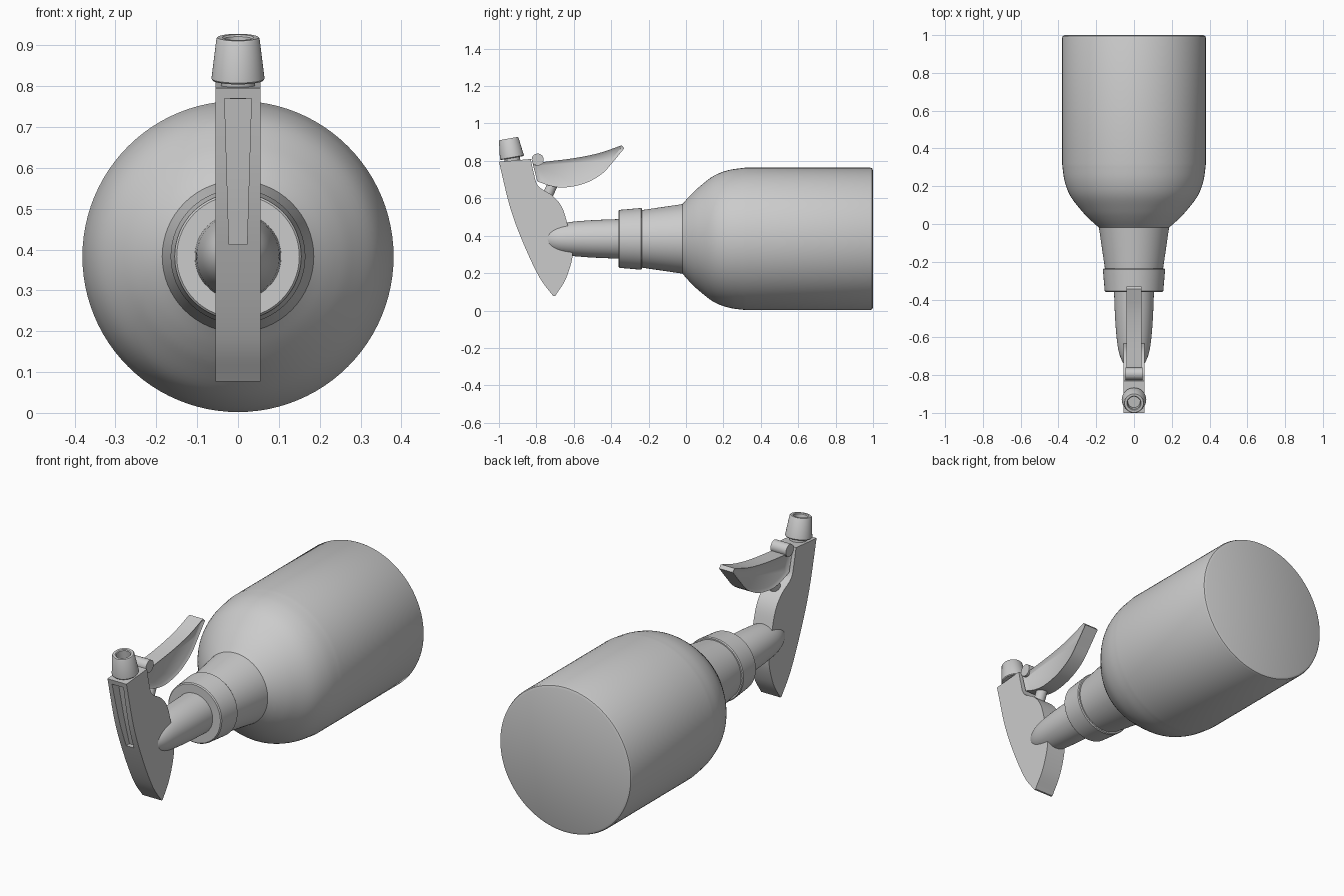
import bpy, bmesh, math
from mathutils import Vector

AXIS_Z = 0.383

if "Cube" in bpy.data.objects:
    bpy.data.objects.remove(bpy.data.objects["Cube"], do_unlink=True)


def finish(name, bm, angle=35):
    bmesh.ops.recalc_face_normals(bm, faces=bm.faces)
    mesh = bpy.data.meshes.new(name)
    bm.to_mesh(mesh)
    bm.free()
    obj = bpy.data.objects.new(name, mesh)
    bpy.context.collection.objects.link(obj)
    shade(obj, angle)
    return obj


def shade(obj, angle=35):
    bpy.ops.object.select_all(action='DESELECT')
    obj.select_set(True)
    bpy.context.view_layer.objects.active = obj
    bpy.ops.object.shade_smooth_by_angle(angle=math.radians(angle))


def smooth(points, steps=5):
    """Catmull-Rom curve through the points."""
    p = [Vector(q) for q in points]
    p = [2 * p[0] - p[1]] + p + [2 * p[-1] - p[-2]]
    out = []
    for a, b, c, d in zip(p, p[1:], p[2:], p[3:]):
        for i in range(steps):
            t = i / steps
            out.append(0.5 * (2 * b + (c - a) * t + (2 * a - 5 * b + 4 * c - d) * t * t
                              + (3 * b - a - 3 * c + d) * t ** 3))
    return out + [p[-2]]


def lathe(name, profile, location, tilt, segments=64):
    """Turn a closed (radius, height) profile around local z."""
    bm = bmesh.new()
    rings = []
    for r, h in profile:
        if r == 0:
            rings.append([bm.verts.new((0, 0, h))] * segments)
        else:
            turn = [2 * math.pi * i / segments for i in range(segments)]
            rings.append([bm.verts.new((r * math.cos(a), r * math.sin(a), h)) for a in turn])
    for low, high in zip(rings, rings[1:]):
        for i in range(segments):
            j = (i + 1) % segments
            corners = list(dict.fromkeys((low[i], low[j], high[j], high[i])))
            bm.faces.new(corners)
    obj = finish(name, bm)
    obj.location = location
    obj.rotation_euler.x = math.radians(tilt)
    return obj


def prism(name, outline, half_width, recess=None):
    """Extrude a (y, z) outline across x; half_width may vary with z."""
    width = half_width if callable(half_width) else lambda z: half_width
    bm = bmesh.new()
    sides = [[bm.verts.new((s * width(z), y, z)) for y, z in outline] for s in (-1, 1)]
    caps = [bm.faces.new(side) for side in sides]
    n = len(outline)
    for i in range(n):
        j = (i + 1) % n
        bm.faces.new((sides[0][i], sides[0][j], sides[1][j], sides[1][i]))
    bmesh.ops.recalc_face_normals(bm, faces=bm.faces)
    if recess:
        rim, depth = recess
        bmesh.ops.inset_individual(bm, faces=caps, thickness=rim, use_even_offset=True)
        for face in caps:
            bmesh.ops.translate(bm, verts=face.verts, vec=face.normal * -depth)
    return finish(name, bm)


# Bottle lying along y, with domed shoulder
shoulder = smooth([(0.185, -0.02), (0.235, 0.025), (0.28, 0.073), (0.338, 0.15),
                   (0.368, 0.23), (0.381, 0.32)])
base = [(0.381, 0.985), (0.377, 0.995), (0.366, 1.0), (0, 1.0)]
lathe("bottle", [(0, -0.02)] + [tuple(p) for p in shoulder] + base,
      (0, 0, AXIS_Z), -90, 96)

# Neck, screw collar and stem share the bottle axis
lathe("bottle_neck", [(0, -0.25), (0.152, -0.25), (0.187, -0.01), (0, -0.01)],
      (0, 0, AXIS_Z), -90)
lathe("screw_collar", [(0, -0.36), (0.15, -0.36), (0.155, -0.355), (0.165, -0.24),
                       (0.161, -0.235), (0, -0.235)], (0, 0, AXIS_Z), -90)
stem = smooth([(0.025, -0.775), (0.055, -0.74), (0.077, -0.69), (0.09, -0.62),
               (0.1, -0.5), (0.106, -0.35)])
lathe("stem", [(0, -0.78)] + [tuple(p) for p in stem] + [(0, -0.35)],
      (0, 0, AXIS_Z), -90)

# Flat spray head with curved front and back
back = smooth([(-0.83, 0.81), (-0.815, 0.74), (-0.79, 0.665), (-0.715, 0.615),
               (-0.665, 0.555), (-0.635, 0.465), (-0.605, 0.315), (-0.64, 0.175), (-0.7, 0.077)])
front = smooth([(-0.71, 0.077), (-0.785, 0.18), (-0.87, 0.36), (-0.94, 0.55), (-1.0, 0.795)])
head = prism("spray_head", back + front, 0.055)

# Tapering groove cut in the front of the head
floor = smooth([(-0.945, 0.77), (-0.905, 0.57), (-0.865, 0.412)])
cutter = prism("groove_cutter", floor + [Vector((-1.1, 0.412)), Vector((-1.1, 0.77))],
               lambda z: 0.022 + 0.03 * (z - 0.412))
cut = head.modifiers.new("groove", 'BOOLEAN')
cut.operation = 'DIFFERENCE'
cut.solver = 'EXACT'
cut.object = cutter
bpy.context.view_layer.objects.active = head
bpy.ops.object.modifier_apply(modifier=cut.name)
bpy.data.objects.remove(cutter, do_unlink=True)
shade(head)

# Nozzle with a hollow tip, on a short spigot
lathe("nozzle", [(0, 0), (0.062, 0), (0.065, 0.004), (0.053, 0.102), (0.05, 0.106),
                 (0.038, 0.106), (0.034, 0.102), (0.032, 0.06), (0, 0.06)],
      (0, -0.93, 0.815), 10, 48)
lathe("nozzle_spigot", [(0, -0.04), (0.042, -0.04), (0.042, 0.02), (0, 0.02)],
      (0, -0.93, 0.815), 10, 32)

# Curved trigger with recessed sides
upper = smooth([(-0.82, 0.785), (-0.755, 0.795), (-0.595, 0.815), (-0.46, 0.843), (-0.345, 0.883)])
lower = smooth([(-0.33, 0.867), (-0.39, 0.795), (-0.45, 0.73), (-0.54, 0.68),
                (-0.645, 0.658), (-0.72, 0.665), (-0.795, 0.69)])
prism("trigger", upper + lower, 0.04, recess=(0.015, 0.01))

# Trigger hinge across the head
hinge = lathe("trigger_hinge", [(0, -0.045), (0.032, -0.045), (0.032, 0.045), (0, 0.045)],
              (0, -0.793, 0.807), 0, 32)
hinge.rotation_euler.y = math.radians(90)

# Plunger between trigger and head
lathe("plunger", [(0, 0), (0.028, 0), (0.028, 0.14), (0, 0.14)],
      (0, -0.76, 0.57), -24, 32)
